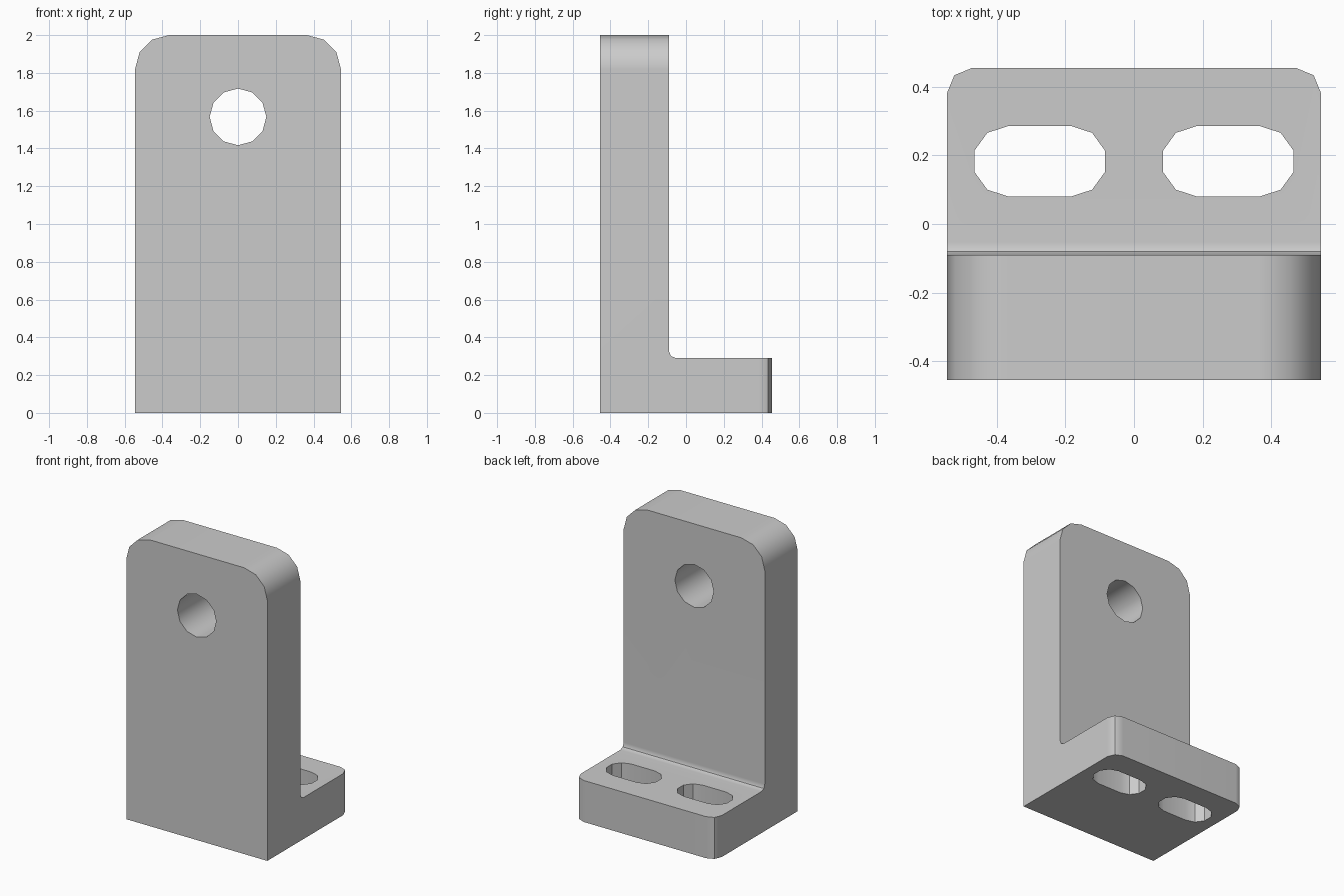
import bpy
import bmesh
from math import pi, cos, sin, radians

cube = bpy.data.objects.get("Cube")
if cube:
    bpy.data.objects.remove(cube, do_unlink=True)

# Main sizes
HALF_W, HALF_D, HEIGHT = 0.545, 0.455, 2.0
PLATE_BACK, FOOT_TOP = -0.091, 0.29

grey = bpy.data.materials.new("plain grey")
grey.use_nodes = True
grey.diffuse_color = (0.6, 0.6, 0.6, 1)
grey.node_tree.nodes["Principled BSDF"].inputs["Base Color"].default_value = (0.6, 0.6, 0.6, 1)


def prism(bm, points, offset):
    """Extrude a closed outline by an offset vector."""
    face = bm.faces.new([bm.verts.new(p) for p in points])
    grown = bmesh.ops.extrude_face_region(bm, geom=[face])["geom"]
    verts = [g for g in grown if isinstance(g, bmesh.types.BMVert)]
    bmesh.ops.translate(bm, vec=offset, verts=verts)
    bmesh.ops.recalc_face_normals(bm, faces=bm.faces)


def make_object(name, bm):
    mesh = bpy.data.meshes.new(name)
    bm.to_mesh(mesh)
    bm.free()
    mesh.materials.append(grey)
    obj = bpy.data.objects.new(name, mesh)
    bpy.context.collection.objects.link(obj)
    return obj


def round_edges(bm, rule, radius, segments):
    """Round the edges whose two ends both satisfy the rule."""
    edges = [e for e in bm.edges if all(rule(v.co) for v in e.verts)]
    bmesh.ops.bevel(bm, geom=edges, offset=radius, offset_type='OFFSET',
                    segments=segments, profile=0.5, affect='EDGES')


def near(a, b):
    return abs(a - b) < 1e-4


# L-shaped body: upright plate with a foot behind it
bm = bmesh.new()
profile = [(-HALF_D, 0), (HALF_D, 0), (HALF_D, FOOT_TOP),
           (PLATE_BACK, FOOT_TOP), (PLATE_BACK, HEIGHT), (-HALF_D, HEIGHT)]
prism(bm, [(-HALF_W, y, z) for y, z in profile], (2 * HALF_W, 0, 0))

# Inner fillet, plate shoulders and foot corners
round_edges(bm, lambda c: near(c.y, PLATE_BACK) and near(c.z, FOOT_TOP), 0.038, 2)
for side in (-HALF_W, HALF_W):
    round_edges(bm, lambda c: near(c.x, side) and near(c.z, HEIGHT), 0.18, 3)
    round_edges(bm, lambda c: near(c.x, side) and near(c.y, HALF_D), 0.072, 2)
bracket = make_object("bracket", bm)

# Round pin hole through the plate
bm = bmesh.new()
ring = [(0.15 * sin(i * pi / 6), -1, 1.567 + 0.15 * cos(i * pi / 6)) for i in range(12)]
prism(bm, ring, (0, 2, 0))
cutters = [make_object("pin_hole_cutter", bm)]

# Two long mounting slots through the foot
for name, middle in (("right_slot_cutter", -0.275), ("left_slot_cutter", 0.275)):
    bm = bmesh.new()
    outline = []
    for end, start in ((1, -pi / 2), (-1, pi / 2)):
        for i in range(6):
            a = start + i * pi / 5
            outline.append((middle + end * 0.0925 + 0.1025 * cos(a),
                            0.183 + 0.1025 * sin(a), -0.5))
    prism(bm, outline, (0, 0, 1.5))
    cutters.append(make_object(name, bm))

# Cut the openings
bpy.ops.object.select_all(action='DESELECT')
bpy.context.view_layer.objects.active = bracket
bracket.select_set(True)
for cutter in cutters:
    cutter.hide_render = True
    cut = bracket.modifiers.new(cutter.name, 'BOOLEAN')
    cut.operation, cut.solver, cut.object = 'DIFFERENCE', 'EXACT', cutter
    bpy.ops.object.modifier_apply(modifier=cut.name)
    bpy.data.objects.remove(cutter, do_unlink=True)

# Smooth the shallow curves while keeping the big faces flat
bpy.ops.object.shade_smooth_by_angle(angle=radians(31))
weighted = bracket.modifiers.new("flat faces", 'WEIGHTED_NORMAL')
weighted.keep_sharp = True
